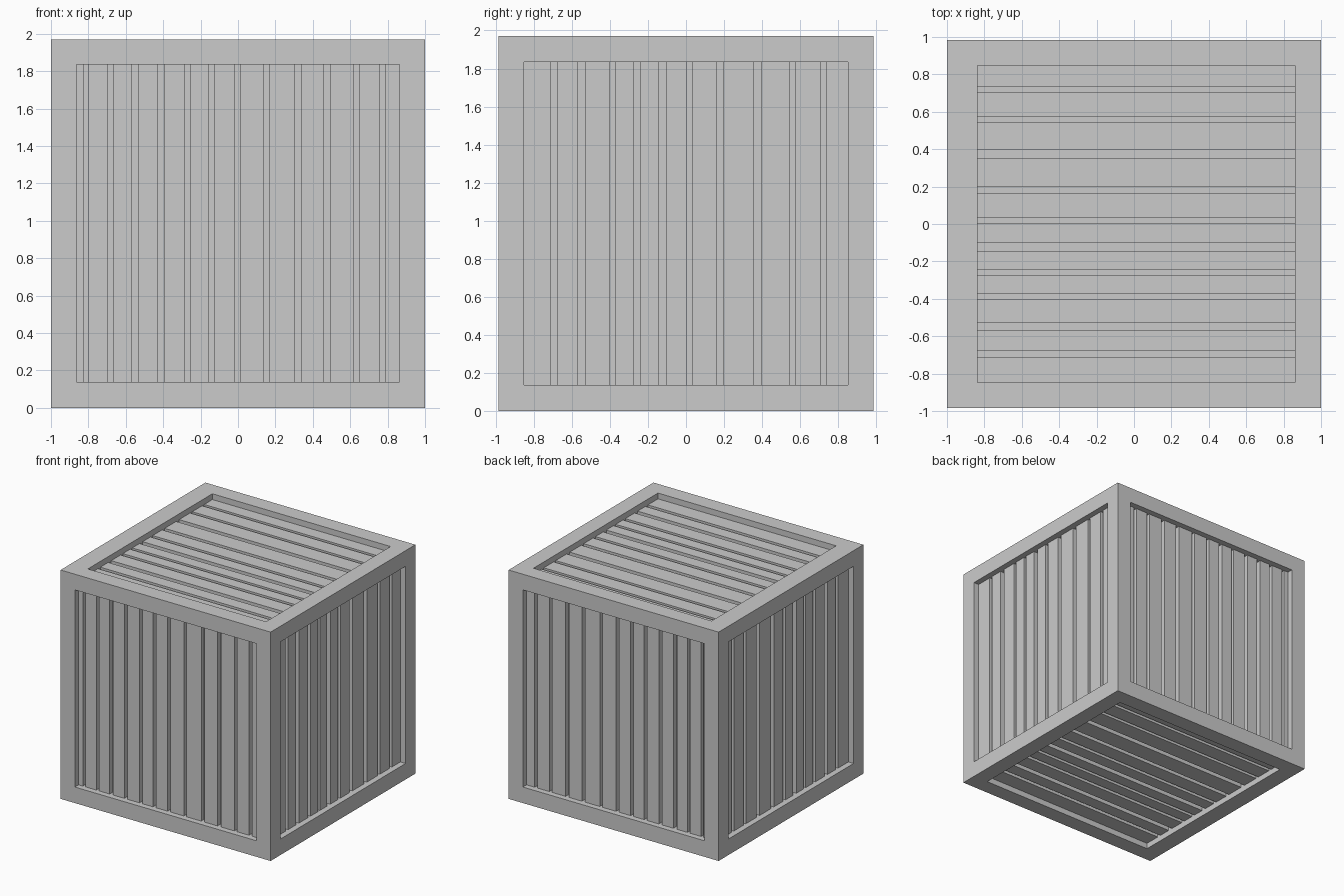
import bpy, bmesh
from mathutils import Matrix, Vector

if "Cube" in bpy.data.objects:
    bpy.data.objects.remove(bpy.data.objects["Cube"])

HX, HY, H = 1.0, 0.985, 1.97      # half width, half depth, height
RECESS, GROOVE = 0.05, 0.04       # plank setback, groove depth below planks
Z0, Z1 = 0.138, 1.835             # side opening heights
OX, OY = 0.864, 0.851             # opening half widths

# grooves between planks: (start, end)
X_GROOVES = [(-.823, -.799), (-.695, -.668), (-.567, -.535), (-.428, -.396),
             (-.283, -.257), (-.155, -.128), (-.016, .011), (.139, .166),
             (.305, .337), (.46, .492), (.62, .647), (.759, .786)]
Y_GROOVES = [(-.71, -.677), (-.57, -.529), (-.402, -.371), (-.272, -.243),
             (-.144, -.102), (.004, .035), (.163, .198), (.354, .395),
             (.544, .573), (.707, .736)]


def add_box(bm, lo, hi):
    lo, hi = Vector(lo), Vector(hi)
    m = Matrix.Translation((lo + hi) / 2) @ Matrix.Diagonal((*(hi - lo), 1))
    bmesh.ops.create_cube(bm, size=1, matrix=m)


def make_object(name, boxes):
    bm = bmesh.new()
    for lo, hi in boxes:
        add_box(bm, lo, hi)
    mesh = bpy.data.meshes.new(name)
    bm.to_mesh(mesh)
    bm.free()
    ob = bpy.data.objects.new(name, mesh)
    bpy.context.collection.objects.link(ob)
    return ob


def planks(lo, hi, grooves):
    starts = [lo] + [g[1] for g in grooves]
    ends = [g[0] for g in grooves] + [hi]
    return list(zip(starts, ends))


def span(outer, sign, d0, d1):
    """Sorted pair of coordinates d0..d1 inward from an outer face."""
    return sorted((outer - sign * d0, outer - sign * d1))


floor = RECESS + GROOVE
pockets = []

# front and back planks
for name, s in (("front_planks", -1), ("back_planks", 1)):
    a, b = span(s * HY, s, RECESS, floor)
    make_object(name, [((p, a, Z0), (q, b, Z1)) for p, q in planks(-OX, OX, X_GROOVES)])
    a, b = span(s * HY, s, -0.1, floor)
    pockets.append(((-OX, a, Z0), (OX, b, Z1)))

# left and right planks
for name, s in (("left_planks", -1), ("right_planks", 1)):
    a, b = span(s * HX, s, RECESS, floor)
    make_object(name, [((a, p, Z0), (b, q, Z1)) for p, q in planks(-OY, OY, Y_GROOVES)])
    a, b = span(s * HX, s, -0.1, floor)
    pockets.append(((a, -OY, Z0), (b, OY, Z1)))

# bottom and top planks
for name, s, z, x0 in (("bottom_planks", -1, 0, -0.85), ("top_planks", 1, H, -0.837)):
    a, b = span(z, s, RECESS, floor)
    make_object(name, [((x0, p, a), (0.86, q, b)) for p, q in planks(-0.847, 0.847, Y_GROOVES)])
    a, b = span(z, s, -0.1, floor)
    pockets.append(((x0, -0.847, a), (0.86, 0.847, b)))

# crate frame: solid block with a pocket sunk into each face
frame = make_object("crate_frame", [((-HX, -HY, 0), (HX, HY, H))])
cutter = make_object("pocket_cutter", pockets)
cutter.hide_render = True
cutter.hide_set(True)
mod = frame.modifiers.new("pockets", 'BOOLEAN')
mod.operation = 'DIFFERENCE'
mod.solver = 'EXACT'
mod.object = cutter
bpy.context.view_layer.objects.active = frame
frame.select_set(True)
bpy.ops.object.modifier_apply(modifier=mod.name)
bpy.data.objects.remove(cutter)
